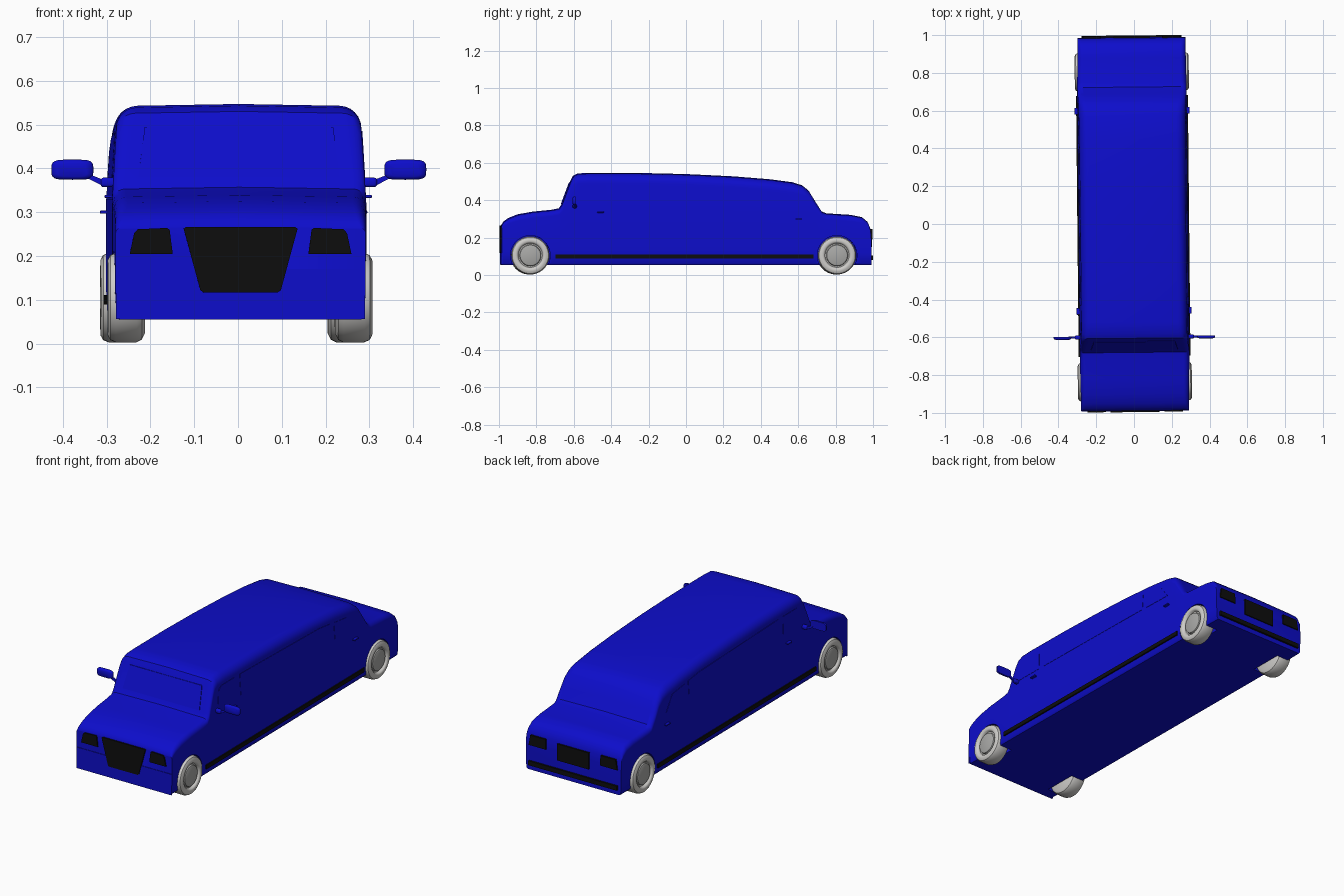
import bpy, bmesh, math
from mathutils import Matrix, Vector

if "Cube" in bpy.data.objects:
    bpy.data.objects.remove(bpy.data.objects["Cube"])


def material(name, rgb):
    m = bpy.data.materials.new(name)
    m.diffuse_color = (*rgb, 1)
    m.use_nodes = True
    m.node_tree.nodes["Principled BSDF"].inputs["Base Color"].default_value = m.diffuse_color
    return m


BLUE = material("blue paint", (0.004, 0.004, 0.6))
BLACK = material("black trim", (0.004, 0.004, 0.004))
TYRE = material("light grey tyre", (0.62, 0.61, 0.59))
RIM = material("grey rim", (0.40, 0.40, 0.39))


def finish(name, bm, *mats):
    bmesh.ops.recalc_face_normals(bm, faces=bm.faces[:])
    me = bpy.data.meshes.new(name)
    bm.to_mesh(me)
    bm.free()
    for m in mats:
        me.materials.append(m)
    ob = bpy.data.objects.new(name, me)
    bpy.context.collection.objects.link(ob)
    return ob


def select(ob):
    bpy.ops.object.select_all(action='DESELECT')
    ob.select_set(True)
    bpy.context.view_layer.objects.active = ob


def smooth(ob, angle=35):
    select(ob)
    bpy.ops.object.shade_smooth_by_angle(angle=math.radians(angle))


def plate(name, points, depth, mat):
    """Flat polygon pushed out along the depth vector."""
    bm = bmesh.new()
    d = Vector(depth)
    lo = [bm.verts.new(Vector(p) - d) for p in points]
    hi = [bm.verts.new(Vector(p) + d) for p in points]
    bm.faces.new(lo)
    bm.faces.new(hi)
    for i in range(len(lo)):
        j = (i + 1) % len(lo)
        bm.faces.new((lo[i], lo[j], hi[j], hi[i]))
    return finish(name, bm, mat)


def box(name, centre, size, mat, bevel=0.0):
    bm = bmesh.new()
    bmesh.ops.create_cube(bm, size=1, matrix=Matrix.Translation(centre) @ Matrix.Diagonal((*size, 1)))
    if bevel:
        bmesh.ops.bevel(bm, geom=bm.edges[:], offset=bevel, segments=3, profile=0.5, affect='EDGES')
    ob = finish(name, bm, mat)
    if bevel:
        smooth(ob)
    return ob


def side_x(z, w=0.29):
    """Half width of the body at a height; the cabin leans in a little."""
    return w - 0.06 * max(0, z - 0.33)


# Body: sections lofted along the length (y, roof height, corner radius)
STATIONS = [(-0.988, 0.268, 0.012), (-0.975, 0.288, 0.02), (-0.95, 0.305, 0.025),
            (-0.90, 0.325, 0.03), (-0.82, 0.339, 0.03), (-0.72, 0.349, 0.03),
            (-0.68, 0.357, 0.03), (-0.665, 0.380, 0.032), (-0.62, 0.500, 0.04),
            (-0.605, 0.530, 0.045), (-0.58, 0.543, 0.048), (-0.52, 0.547, 0.05),
            (-0.25, 0.546, 0.05), (0.0, 0.540, 0.05), (0.25, 0.528, 0.05),
            (0.45, 0.512, 0.05), (0.57, 0.496, 0.05), (0.62, 0.480, 0.045),
            (0.655, 0.452, 0.04), (0.69, 0.395, 0.035), (0.725, 0.340, 0.03),
            (0.75, 0.330, 0.03), (0.88, 0.322, 0.03), (0.94, 0.310, 0.028),
            (0.97, 0.285, 0.022), (0.984, 0.250, 0.012), (0.988, 0.20, 0.008)]


def section(y, top, r):
    w = 0.29 - 0.005 * max(0, (abs(y) - 0.7) / 0.3)
    half = [(w - 0.01, 0.055), (w - 0.003, 0.064), (w, 0.12), (w, 0.17),
            (side_x(min(0.33, top - r - 0.004), w), min(0.33, top - r - 0.004))]
    cx, cz = side_x(top - r, w) - r, top - 0.004 - r
    for i in range(7):
        a = math.pi / 2 * i / 6
        half.append((cx + r * math.cos(a), cz + r * math.sin(a)))
    ring = half + [(0, top)] + [(-x, z) for x, z in reversed(half)]
    return [(x, y, z) for x, z in ring]


bm = bmesh.new()
rings = [[bm.verts.new(p) for p in section(*s)] for s in STATIONS]
n = len(rings[0])
for a, b in zip(rings, rings[1:]):
    for i in range(n):
        j = (i + 1) % n
        bm.faces.new((a[i], a[j], b[j], b[i]))
bm.faces.new(rings[0])
bm.faces.new(rings[-1])
body = finish("body", bm, BLUE)

# Wheel wells cut out of the body
AXLES = {"front": -0.835, "rear": 0.805}
WHEEL_Z = 0.105
turn = Matrix.Rotation(math.pi / 2, 4, 'Y')
for y in AXLES.values():
    for s in (-1, 1):
        bm = bmesh.new()
        bmesh.ops.create_cone(bm, cap_ends=True, segments=48, radius1=0.106, radius2=0.106, depth=0.2,
                              matrix=Matrix.Translation((s * 0.305, y, WHEEL_Z)) @ turn)
        cutter = finish("well_cutter", bm, BLUE)
        cutter.hide_render = True
        mod = body.modifiers.new("well", 'BOOLEAN')
        mod.operation = 'DIFFERENCE'
        mod.solver = 'EXACT'
        mod.object = cutter
        select(body)
        bpy.ops.object.modifier_apply(modifier=mod.name)
        bpy.data.objects.remove(cutter)
smooth(body)

# Wheels: lathed profile (x, radius); the hub faces outside are the rim
PROFILE = [(0.217, 0), (0.217, 0.082), (0.224, 0.096), (0.236, 0.102), (0.284, 0.102),
           (0.296, 0.097), (0.302, 0.086), (0.302, 0.074), (0.298, 0.068), (0.288, 0.064),
           (0.288, 0.058), (0.296, 0.055), (0.299, 0.048), (0.299, 0)]
SEG = 40
for label, y in AXLES.items():
    for side, s in (("left", -1), ("right", 1)):
        bm = bmesh.new()
        vs = [bm.verts.new((s * x, y, WHEEL_Z + r)) for x, r in PROFILE]
        es = [bm.edges.new(p) for p in zip(vs, vs[1:])]
        bmesh.ops.spin(bm, geom=vs + es, cent=(0, y, WHEEL_Z), axis=(1, 0, 0),
                       angle=2 * math.pi, steps=SEG)
        bmesh.ops.remove_doubles(bm, verts=bm.verts[:], dist=0.0002)
        for f in bm.faces:
            c = [math.hypot(v.co.y - y, v.co.z - WHEEL_Z) for v in f.verts]
            outside = min(abs(v.co.x) for v in f.verts) > 0.28
            f.material_index = 1 if outside and max(c) < 0.0585 else 0
        smooth(finish(f"{label}_{side}_wheel", bm, TYRE, RIM))

# Front: grille, headlights and bumper face
FY = -0.990
plate("grille", [(-0.13, FY, 0.262), (-0.125, FY, 0.266), (0.125, FY, 0.266), (0.13, FY, 0.262),
                 (0.092, FY, 0.122), (0.085, FY, 0.117), (-0.085, FY, 0.117), (-0.092, FY, 0.122)],
      (0, 0.006, 0), BLACK)
box("front_bumper", (0, -0.987, 0.113), (0.568, 0.008, 0.114), BLUE)
# Rear: plate panel, tail lights and bumper strip
box("rear_panel", (0, 0.988, 0.195), (0.19, 0.012, 0.09), BLACK)
box("rear_bumper_strip", (0, 0.990, 0.093), (0.53, 0.016, 0.024), BLACK)

for side, s in (("left", -1), ("right", 1)):
    plate(f"{side}_headlight", [(s * x, FY, z) for x, z in
          ((0.155, 0.205), (0.162, 0.260), (0.168, 0.264), (0.235, 0.261), (0.243, 0.252), (0.253, 0.205))],
          (0, 0.005, 0), BLACK)
    plate(f"{side}_tail_light", [(s * x, 0.988, z) for x, z in
          ((0.162, 0.19), (0.165, 0.245), (0.255, 0.245), (0.265, 0.19))], (0, 0.006, 0), BLACK)
    # Sill strip and door handles
    box(f"{side}_sill_strip", (s * 0.29, -0.01, 0.10), (0.012, 1.38, 0.022), BLACK)
    for label, y, z in (("front", -0.46, 0.336), ("rear", 0.60, 0.300)):
        box(f"{side}_{label}_handle", (s * 0.295, y, z), (0.02, 0.035, 0.007), BLUE, 0.002)
    # Side windows lying on the leaning cabin wall
    windows = {"front": [(-0.59, 0.372), (-0.575, 0.47), (-0.55, 0.485), (-0.43, 0.485), (-0.425, 0.372)],
               "long": [(-0.39, 0.372), (-0.39, 0.485), (0.30, 0.467), (0.40, 0.455), (0.40, 0.365)],
               "rear": [(0.43, 0.363), (0.43, 0.45), (0.54, 0.437), (0.60, 0.36)]}
    for label, pts in windows.items():
        plate(f"{side}_{label}_window", [(s * side_x(z), y, z) for y, z in pts], (0.0015, 0, 0), BLUE)
    # Wing mirror: mount, arm and rounded housing
    box(f"{side}_mirror_mount", (s * 0.298, -0.598, 0.368), (0.035, 0.022, 0.022), BLUE, 0.007)
    plate(f"{side}_mirror_arm", [(s * x, -0.598, z) for x, z in
          ((0.295, 0.362), (0.315, 0.362), (0.35, 0.38), (0.345, 0.388), (0.31, 0.374))], (0, 0.005, 0), BLUE)
    bm = bmesh.new()
    outline = []
    for i in range(24):
        a = math.tau * i / 24
        c, t = math.cos(a), math.sin(a)
        outline.append((math.copysign(abs(c) ** 0.45, c) * 0.048, math.copysign(abs(t) ** 0.5, t) * 0.023))
    layers = [[bm.verts.new((s * (0.380 + x * k), -0.600 + dy, 0.397 + z * k)) for x, z in outline]
              for k, dy in ((0.7, -0.010), (0.93, -0.006), (1, 0.0), (0.97, 0.006))]
    for a, b in zip(layers, layers[1:]):
        for i in range(24):
            j = (i + 1) % 24
            bm.faces.new((a[i], a[j], b[j], b[i]))
    bm.faces.new(layers[0])
    bm.faces.new(layers[-1])
    smooth(finish(f"{side}_mirror_housing", bm, BLUE), 50)

# Windshield pane on the sloping front of the cabin
plate("windshield", [(-0.23, -0.665, 0.380), (0.23, -0.665, 0.380),
                     (0.215, -0.622, 0.495), (-0.215, -0.622, 0.495)], (0, 0.002, 0), BLUE)

# The whole car sits turned very slightly about the vertical
pose = Matrix.Translation((-0.004, 0, 0)) @ Matrix.Rotation(0.01, 4, 'Z')
for ob in bpy.data.objects:
    ob.data.transform(pose)
